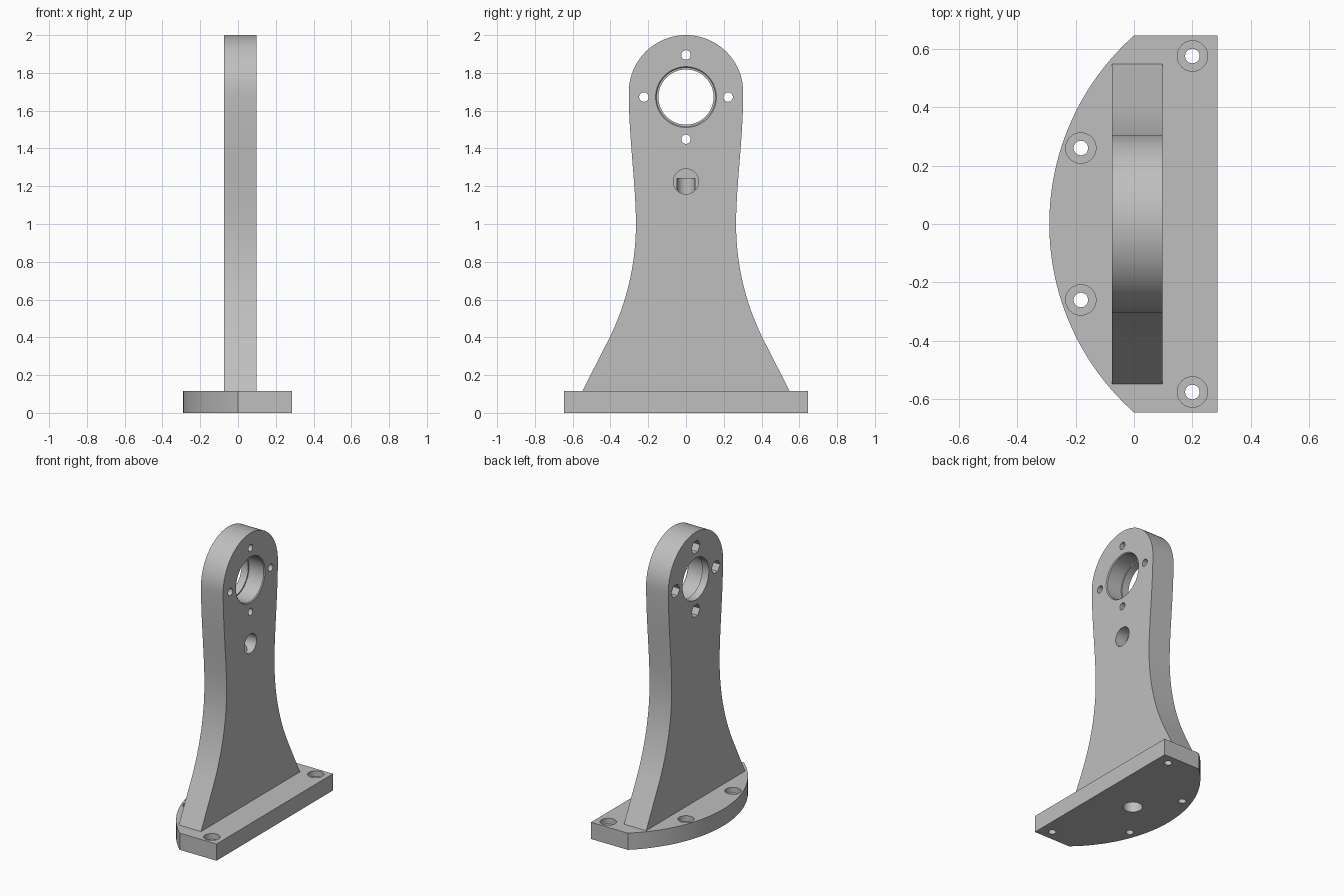
import bpy, bmesh
from math import sin, cos, pi, radians, sqrt, asin
from mathutils import Matrix, Vector
from mathutils.geometry import interpolate_bezier

cube = bpy.data.objects.get("Cube")
if cube:
    bpy.data.objects.remove(cube)

BASE_TOP = 0.117
X_BACK, X_FRONT = -0.075, 0.097      # faces of the upright
BORE_X = 0.011
HUB_Z = 1.672

grey = bpy.data.materials.new("machined_grey")
grey.use_nodes = True
grey.diffuse_color = (0.52, 0.52, 0.52, 1)
grey.node_tree.nodes["Principled BSDF"].inputs["Base Color"].default_value = (0.52, 0.52, 0.52, 1)


def finish(name, bm):
    bmesh.ops.recalc_face_normals(bm, faces=bm.faces)
    mesh = bpy.data.meshes.new(name)
    bm.to_mesh(mesh)
    bm.free()
    mesh.materials.append(grey)
    obj = bpy.data.objects.new(name, mesh)
    bpy.context.collection.objects.link(obj)
    return obj


def prism(name, points, direction):
    """Extrude a closed outline along a direction."""
    bm = bmesh.new()
    face = bm.faces.new([bm.verts.new(p) for p in points])
    new = bmesh.ops.extrude_face_region(bm, geom=[face])["geom"]
    bmesh.ops.translate(bm, vec=direction, verts=[v for v in new if isinstance(v, bmesh.types.BMVert)])
    return finish(name, bm)


def cutter(name, start, end, r1, r2=None, sides=48):
    """Round or hexagonal cutter between two points."""
    start, end = Vector(start), Vector(end)
    axis = end - start
    turn = Matrix.Rotation(pi / 2, 4, 'Y') if abs(axis.x) > 0 else Matrix()
    bm = bmesh.new()
    bmesh.ops.create_cone(bm, cap_ends=True, segments=sides, radius1=r1, radius2=r1 if r2 is None else r2,
                          depth=axis.length, matrix=Matrix.Translation((start + end) / 2) @ turn)
    return finish(name, bm)


# Base plate: straight edge on one side, shallow arc on the other
half_len, bulge, flat_x = 0.645, 0.29, 0.285
radius = (half_len ** 2 + bulge ** 2) / (2 * bulge)
sweep = asin(half_len / radius)
outline = [(flat_x, -half_len, 0), (flat_x, half_len, 0)]
for i in range(49):
    a = sweep * (1 - i / 24)
    outline.append((radius - bulge - radius * cos(a), radius * sin(a), 0))
bracket = prism("bearing_bracket", outline, (0, 0, BASE_TOP))

# Upright: flared foot, waist, and round head
waist_y, flare = 0.265, radians(26)
flare_r = 0.6 / sin(flare)
side = [(0.548, 0.06), (0.548, BASE_TOP)]
for i in range(17):
    a = flare * (1 - i / 16)
    side.append((waist_y + flare_r * (1 - cos(a)), 1.0 - flare_r * sin(a)))
head_r = 0.303
upper = interpolate_bezier(Vector((waist_y, 1.0)), Vector((waist_y, 1.2)),
                           Vector((head_r, 1.46)), Vector((head_r, 2 - head_r)), 20)
side += [(p.x, p.y) for p in upper[1:]]
side += [(head_r * cos(pi / 2 * i / 20), 2 - head_r + head_r * sin(pi / 2 * i / 20)) for i in range(1, 20)]
profile = [(X_BACK, y, z) for y, z in side] + [(X_BACK, 0, 2)]
profile += [(X_BACK, -y, z) for y, z in reversed(side)]
upright = prism("upright", profile, (X_FRONT - X_BACK, 0, 0))

cuts = []

# Bearing seat: through bore, counterbore and small chamfer
def hub(name, x0, x1, r1, r2=None):
    cuts.append(cutter(name, (x0, 0, HUB_Z), (x1, 0, HUB_Z), r1, r2, 72))

hub("bearing_bore", -0.2, 0.2, 0.146)
hub("bearing_counterbore", X_FRONT - 0.12, 0.2, 0.155)
hub("bearing_chamfer", X_FRONT - 0.006, X_FRONT + 0.006, 0.155, 0.167)

# Four bolt holes around the bearing, with nut pockets behind
for i in range(4):
    y = 0.223 * cos(i * pi / 2)
    z = HUB_Z + 0.223 * sin(i * pi / 2)
    cuts.append(cutter("bolt_hole", (-0.2, y, z), (0.2, y, z), 0.025, sides=32))
    cuts.append(cutter("nut_pocket", (-0.2, y, z), (X_BACK + 0.05, y, z), 0.047, sides=6))

# Countersunk-head screw holes in the base
for x, y in ((0.2, 0.575), (-0.182, 0.26)):
    for s in (1, -1):
        cuts.append(cutter("screw_hole", (x, s * y, -0.1), (x, s * y, 0.3), 0.025, sides=32))
        cuts.append(cutter("screw_recess", (x, s * y, BASE_TOP - 0.04), (x, s * y, 0.3), 0.052))

# Vertical channel from the underside meeting a blind side port
cuts.append(cutter("channel", (BORE_X, 0, -0.1), (BORE_X, 0, 1.24), 0.048))
cuts.append(cutter("channel_mouth", (BORE_X, 0, -0.1), (BORE_X, 0, 0.2), 0.062))
cuts.append(cutter("side_port", (BORE_X, 0, 1.225), (0.2, 0, 1.225), 0.067))

# Fuse the upright to the base, then cut every hole
for tool, mode in [(upright, 'UNION')] + [(c, 'DIFFERENCE') for c in cuts]:
    mod = bracket.modifiers.new(tool.name, 'BOOLEAN')
    mod.operation, mod.object, mod.solver = mode, tool, 'EXACT'
    tool.hide_render = True

bpy.context.view_layer.update()
depsgraph = bpy.context.evaluated_depsgraph_get()
solid = bpy.data.meshes.new_from_object(bracket.evaluated_get(depsgraph))
bracket.modifiers.clear()
bracket.data = solid
solid.materials.clear()
solid.materials.append(grey)
solid.polygons.foreach_set("material_index", [0] * len(solid.polygons))
for tool in [upright] + cuts:
    bpy.data.objects.remove(tool)

# Smooth curved walls, keep machined edges sharp
bpy.ops.object.select_all(action='DESELECT')
bracket.select_set(True)
bpy.context.view_layer.objects.active = bracket
bpy.ops.object.shade_smooth_by_angle(angle=radians(25))
